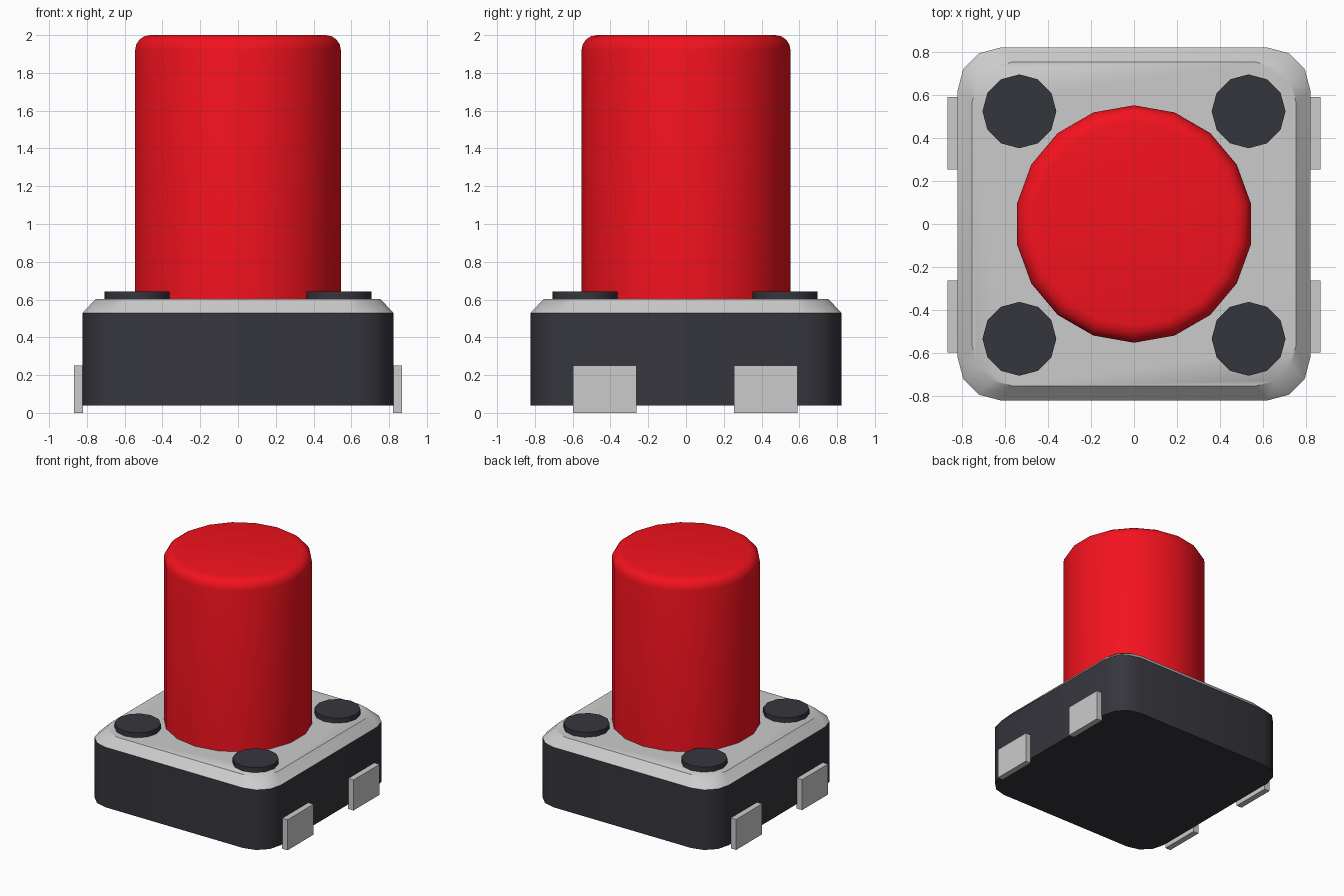
import bpy, bmesh
from math import sin, cos, pi, radians

if "Cube" in bpy.data.objects:
    bpy.data.objects.remove(bpy.data.objects["Cube"])


def material(name, color):
    m = bpy.data.materials.new(name)
    m.diffuse_color = (*color, 1)
    m.use_nodes = True
    m.node_tree.nodes["Principled BSDF"].inputs["Base Color"].default_value = m.diffuse_color
    return m


def loft(name, rings, mat=None, angle=40):
    """Skin a stack of equal-length rings and cap both ends."""
    bm = bmesh.new()
    loops = [[bm.verts.new(p) for p in ring] for ring in rings]
    n = len(loops[0])
    for a, b in zip(loops, loops[1:]):
        for i in range(n):
            j = (i + 1) % n
            bm.faces.new((a[i], a[j], b[j], b[i]))
    bm.faces.new(loops[0][::-1])
    bm.faces.new(loops[-1])
    mesh = bpy.data.meshes.new(name)
    bm.to_mesh(mesh)
    bm.free()
    obj = bpy.data.objects.new(name, mesh)
    bpy.context.collection.objects.link(obj)
    if mat:
        mesh.materials.append(mat)
    bpy.ops.object.select_all(action='DESELECT')
    obj.select_set(True)
    bpy.context.view_layer.objects.active = obj
    bpy.ops.object.shade_smooth_by_angle(angle=radians(angle))
    return obj


def rounded_square(half, r, z, steps=3):
    pts = []
    for k, (sx, sy) in enumerate([(1, 1), (-1, 1), (-1, -1), (1, -1)]):
        for i in range(steps + 1):
            a = (k + i / steps) * pi / 2
            pts.append((sx * (half - r) + r * cos(a), sy * (half - r) + r * sin(a), z))
    return pts


def circle(r, z, sides, x=0, y=0):
    # First vertex points along +y
    return [(x + r * cos(pi / 2 + 2 * pi * i / sides),
             y + r * sin(pi / 2 + 2 * pi * i / sides), z) for i in range(sides)]


def box(name, x0, x1, y0, y1, z0, z1):
    return loft(name, [[(x0, y0, z), (x1, y0, z), (x1, y1, z), (x0, y1, z)]
                       for z in (z0, z1)])


dark = material("dark_plastic", (0.036, 0.036, 0.047))
red = material("red_plastic", (0.9, 0.006, 0.013))

# Plastic housing and bevelled metal cover
loft("housing", [rounded_square(0.822, 0.2, z) for z in (0.038, 0.53)], dark)
loft("cover_plate", [rounded_square(0.822, 0.2, 0.53),
                     rounded_square(0.755, 0.19, 0.602)])

# Push button with a rounded top edge
R, B, TOP = 0.553, 0.08, 2.0
profile = [(R, 0.6)] + [(R - B + B * cos(a), TOP - B + B * sin(a))
                        for a in (i * pi / 8 for i in range(5))]
loft("button", [circle(r, z, 18) for r, z in profile], red)

# Rivets on the cover and solder terminals on the sides
for sx, side in ((-1, "left"), (1, "right")):
    for sy, end in ((-1, "front"), (1, "back")):
        loft(f"rivet_{end}_{side}",
             [circle(0.172, z, 12, sx * 0.534, sy * 0.53 - 0.005) for z in (0.59, 0.642)], dark)
        x0, x1 = sorted((sx * 0.82, sx * 0.869))
        yc = sy * 0.427 - 0.004
        box(f"terminal_{end}_{side}", x0, x1, yc - 0.168, yc + 0.168, 0, 0.25)
